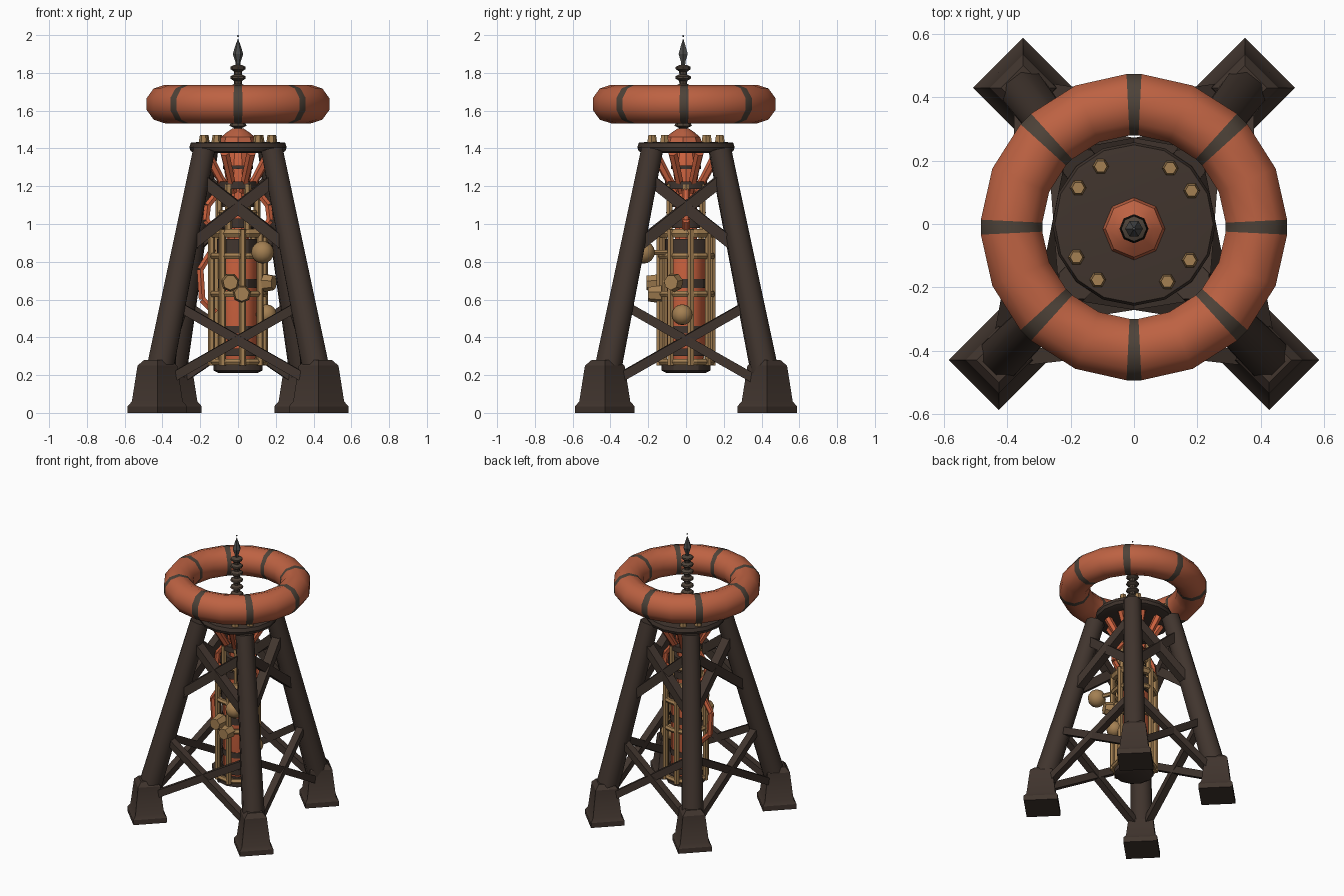
import bpy, bmesh, math
from mathutils import Vector, Matrix

if "Cube" in bpy.data.objects:
    bpy.data.objects.remove(bpy.data.objects["Cube"])

def material(name, r, g, b):
    m = bpy.data.materials.new(name)
    m.diffuse_color = (r, g, b, 1)
    m.use_nodes = True
    m.node_tree.nodes["Principled BSDF"].inputs["Base Color"].default_value = m.diffuse_color
    return m

DARK = material("dark iron", 0.052, 0.035, 0.027)
ORANGE = material("copper orange", 0.51, 0.122, 0.055)
RED = material("bright copper", 0.62, 0.125, 0.05)
TAN = material("brass tan", 0.37, 0.215, 0.085)
BAND = material("worn band", 0.075, 0.055, 0.04)
GREY = material("steel grey", 0.07, 0.07, 0.068)

def finish(name, bm, mats, angle=30):
    bmesh.ops.recalc_face_normals(bm, faces=bm.faces)
    me = bpy.data.meshes.new(name)
    bm.to_mesh(me)
    bm.free()
    for m in mats:
        me.materials.append(m)
    ob = bpy.data.objects.new(name, me)
    bpy.context.collection.objects.link(ob)
    bpy.ops.object.select_all(action='DESELECT')
    ob.select_set(True)
    bpy.context.view_layer.objects.active = ob
    bpy.ops.object.shade_smooth_by_angle(angle=math.radians(angle))
    return ob

def lathe(name, profile, mat, centre=(0, 0), segs=12, angle=30):
    """Closed turned solid from (radius, z) pairs."""
    bm = bmesh.new()
    rings = []
    for r, z in profile:
        rings.append([bm.verts.new((centre[0] + r * math.cos(2 * math.pi * i / segs),
                                    centre[1] + r * math.sin(2 * math.pi * i / segs), z))
                      for i in range(segs)])
    for a, b in zip(rings, rings[1:]):
        for i in range(segs):
            j = (i + 1) % segs
            bm.faces.new((a[i], a[j], b[j], b[i]))
    bm.faces.new(rings[0])
    bm.faces.new(rings[-1])
    return finish(name, bm, [mat], angle)

def add_bar(bm, p, q, r0, r1, segs):
    p, q = Vector(p), Vector(q)
    d = q - p
    m = (Matrix.Translation((p + q) / 2) @ d.to_track_quat('Z', 'Y').to_matrix().to_4x4()
         @ Matrix.Rotation(math.pi / segs, 4, 'Z'))
    bmesh.ops.create_cone(bm, cap_ends=True, segments=segs, radius1=r0, radius2=r1,
                          depth=d.length, matrix=m)

def bars(name, pairs, mat, r0, r1=None, segs=6, angle=30):
    bm = bmesh.new()
    for p, q in pairs:
        add_bar(bm, p, q, r0, r0 if r1 is None else r1, segs)
    return finish(name, bm, [mat], angle)

def polar(r, deg, z):
    a = math.radians(deg)
    return (r * math.cos(a), r * math.sin(a), z)

def ring(name, R, r, z, mat, major=16, minor=6):
    bpy.ops.mesh.primitive_torus_add(major_segments=major, minor_segments=minor,
                                     major_radius=R, minor_radius=r, location=(0, 0, z))
    ob = bpy.context.object
    ob.name = name
    ob.data.materials.append(mat)

def ball(name, loc, r, mat):
    bpy.ops.mesh.primitive_uv_sphere_add(segments=12, ring_count=8, radius=r, location=loc)
    ob = bpy.context.object
    ob.name = name
    ob.data.materials.append(mat)
    bpy.ops.object.shade_smooth()

# Legs, front pair set slightly wider than the back pair
def leg_point(sx, sy, z):
    t = (z - 0.15) / 1.24
    x0, x1 = (0.43, 0.18) if sy < 0 else (0.355, 0.165)
    return Vector((sx * (x0 + (x1 - x0) * t), sy * (0.43 - 0.25 * t), z))

corners = [(-1, -1), (1, -1), (1, 1), (-1, 1)]
for sx, sy in corners:
    tag = ("front" if sy < 0 else "back") + ("_left" if sx < 0 else "_right")
    bars(tag + "_leg", [(leg_point(sx, sy, 0.1), leg_point(sx, sy, 1.39))], DARK,
         0.078, 0.062, 8, 50)
    fx = 0.427 if sy < 0 else 0.35
    lathe(tag + "_foot", [(0.158, 0), (0.158, 0.035), (0.135, 0.06), (0.105, 0.25),
                          (0.07, 0.28)], DARK, (sx * fx, sy * 0.43), 4)

# Crossed braces on all four sides, the upper pairs heavier
for name, lo, hi, r in (("lower", 0.14, 0.58, 0.034), ("upper", 0.86, 1.25, 0.042)):
    pairs = []
    for i in range(4):
        a, b = corners[i], corners[(i + 1) % 4]
        pairs += [(leg_point(*a, lo), leg_point(*b, hi)),
                  (leg_point(*b, lo), leg_point(*a, hi))]
    bars(name + "_braces", pairs, DARK, r, segs=4)

# Top platform with bolts
lathe("platform", [(0.22, 1.375), (0.25, 1.385), (0.258, 1.405), (0.25, 1.43), (0.2, 1.435)],
      DARK, segs=16)
bolt_angles = [q + d for q in (45, 135, 225, 315) for d in (-15, 12)]
bars("platform_bolts", [(polar(0.21, a, 1.42), polar(0.21, a, 1.47)) for a in bolt_angles],
     TAN, 0.028, 0.02, 6)

# Big ring electrode: narrow slices between close rings become dark bands
bm = bmesh.new()
angles = [45 * k + d for k in range(8) for d in (-2.8, 2.8, 22.5)]
sections = []
for a in angles:
    sec = []
    for j in range(10):
        t = 2 * math.pi * (j + 0.5) / 10
        x, y, z = polar(0.387 + 0.102 * math.cos(t), a, 1.635 + 0.102 * math.sin(t))
        sec.append(bm.verts.new((x, y - 0.01, z)))
    sections.append(sec)
for k, s in enumerate(sections):
    n = sections[(k + 1) % len(sections)]
    for j in range(10):
        f = bm.faces.new((s[j], n[j], n[(j + 1) % 10], s[(j + 1) % 10]))
        f.material_index = 1 if k % 3 == 0 else 0
finish("ring_electrode", bm, [ORANGE, BAND], 60)

# Mast: dome, insulator discs, spike and tip bead
C = (0, -0.015)
lathe("mast_dome", [(0.1, 1.43), (0.09, 1.46), (0.06, 1.485), (0.03, 1.505)], ORANGE, C, 8)
stack = [(0.025, 1.5)]
for k in range(7):
    z = 1.52 + 0.05 * k
    stack += [(0.022, z - 0.012), (0.046 - 0.001 * k, z), (0.04, z + 0.012), (0.02, z + 0.022)]
lathe("insulator_stack", stack, BAND, C, 8)
lathe("spike", [(0.012, 1.84), (0.014, 1.86), (0.028, 1.9), (0.012, 1.95), (0.001, 1.98)],
      GREY, C, 6)
ball("tip_bead", (0, -0.015, 1.995), 0.005, GREY)

# Central core
lathe("core_base", [(0.1, 0.21), (0.13, 0.225), (0.13, 0.26), (0.11, 0.28)], DARK, segs=12)
lathe("core_drum", [(0.085, 0.27), (0.1, 0.32), (0.1, 0.86)], RED, segs=12)
lathe("core_neck", [(0.06, 0.86), (0.06, 1.2), (0.075, 1.3), (0.055, 1.38)], RED, segs=10)
for i, (z0, z1, r) in enumerate([(0.3, 0.34, 0.108), (0.42, 0.46, 0.105), (0.66, 0.71, 0.105),
                                 (0.82, 0.92, 0.112), (0.98, 1.03, 0.085), (1.09, 1.13, 0.085),
                                 (1.185, 1.225, 0.11), (1.29, 1.31, 0.08)]):
    lathe("core_band_%d" % i, [(r, z0), (r, z1)], DARK, segs=12)

# Brass cage round the core
bars("cage_rods", [(polar(0.142, 45 * k + 10, 0.25), polar(0.142, 45 * k + 10, 0.97))
                   for k in range(8)], TAN, 0.019)
bars("upper_cage_rods", [(polar(0.1, 60 * k, 0.93), polar(0.1, 60 * k, 1.21))
                         for k in range(6)], TAN, 0.018)
for i, (R, r, z) in enumerate([(0.135, 0.018, 0.27), (0.138, 0.018, 0.63),
                               (0.138, 0.018, 0.83), (0.132, 0.026, 0.95),
                               (0.09, 0.016, 1.06)]):
    ring("cage_ring_%d" % i, R, r, z, TAN)

# Orange arms flaring out to the platform
bars("flared_arms", [(polar(0.06, 45 * k + 22.5, 1.17), polar(0.18, 45 * k + 22.5, 1.375))
                     for k in range(8)], RED, 0.02, 0.026)

# Bowed orange pipes on the sides
bm = bmesh.new()
low = [(0.12, 0.53), (0.19, 0.6), (0.2, 0.76), (0.13, 0.87)]
high = [(0.11, 0.95), (0.17, 1.02), (0.16, 1.1), (0.08, 1.2)]
for a, path in ((180, low), (0, high), (180, high)):
    for (r0, z0), (r1, z1) in zip(path, path[1:]):
        add_bar(bm, polar(r0, a, z0), polar(r1, a, z1), 0.02, 0.02, 6)
finish("bowed_pipes", bm, [RED])

# Brass fittings: globe, side knob, front gauges
ball("brass_globe", (0.13, -0.225, 0.85), 0.06, TAN)
bars("globe_arm", [((0.09, -0.1, 0.85), (0.13, -0.2, 0.85))], TAN, 0.015)
ball("side_knob", (0.15, -0.02, 0.52), 0.055, TAN)
bars("front_gauges", [((-0.04, -0.13, 0.69), (-0.04, -0.21, 0.69)),
                      ((0.02, -0.13, 0.63), (0.02, -0.2, 0.63)),
                      ((0.14, -0.06, 0.69), (0.19, -0.08, 0.69))], TAN, 0.05, 0.04, 7)
